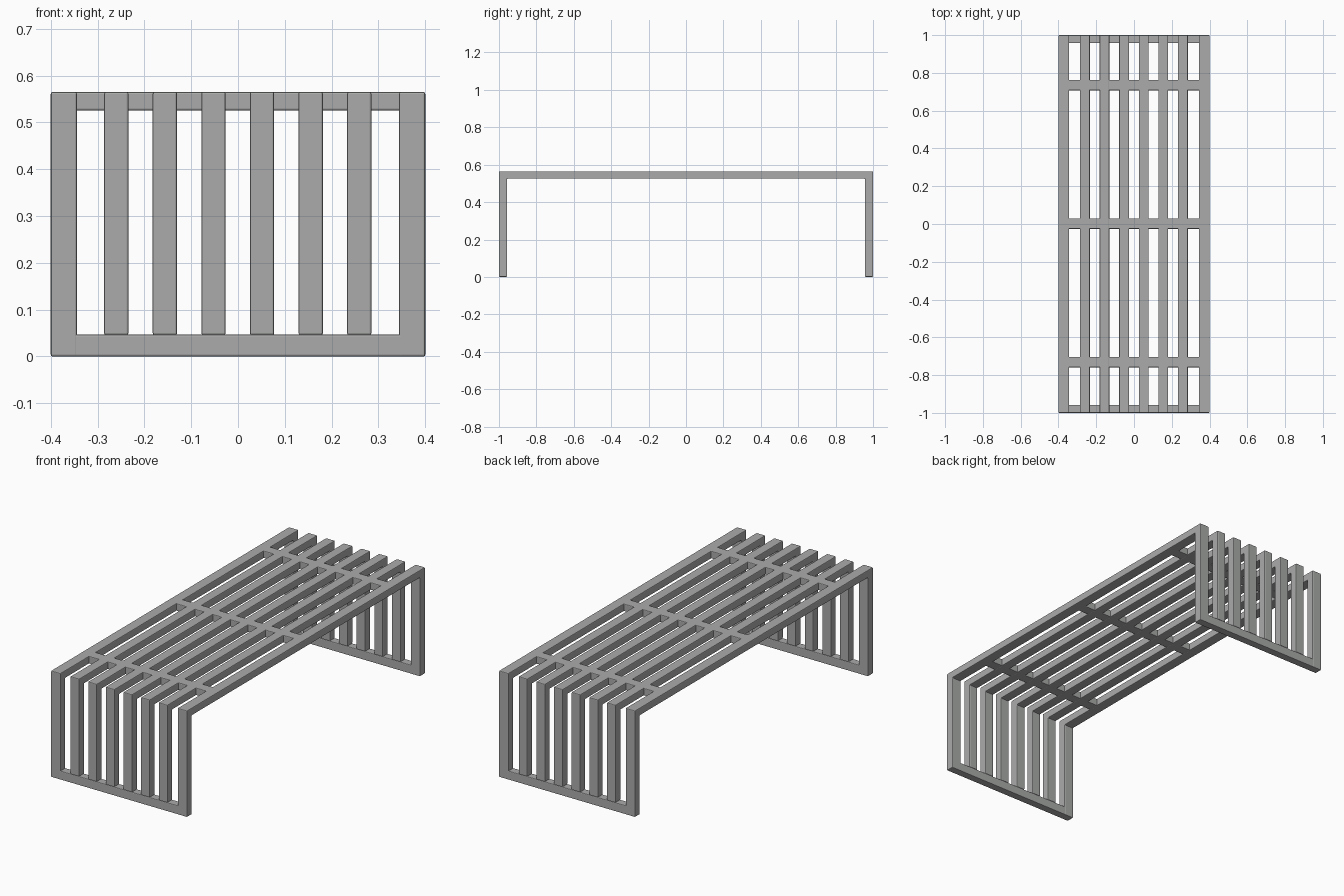
import bpy, bmesh

if "Cube" in bpy.data.objects:
    bpy.data.objects.remove(bpy.data.objects["Cube"])

W, L, H = 0.40, 1.0, 0.565   # half width, half length, height
T = 0.04                     # bar thickness
RAIL_H = 0.047

mat = bpy.data.materials.new("warm_grey_paint")
mat.diffuse_color = (0.40, 0.41, 0.40, 1)
mat.use_nodes = True
mat.node_tree.nodes["Principled BSDF"].inputs["Base Color"].default_value = mat.diffuse_color


def finish(name, bm, bevel=0.004):
    bmesh.ops.recalc_face_normals(bm, faces=bm.faces)
    me = bpy.data.meshes.new(name)
    bm.to_mesh(me)
    bm.free()
    me.materials.append(mat)
    ob = bpy.data.objects.new(name, me)
    bpy.context.collection.objects.link(ob)
    mod = ob.modifiers.new("soft_edges", 'BEVEL')
    mod.width = bevel
    mod.segments = 2
    return ob


def hoop(name, x, width, foot):
    """Slat running down one end, along the top and down the other end."""
    leg = 0.043
    profile = [(-L, foot), (-L, H), (L, H), (L, foot),
               (L - leg, foot), (L - leg, H - T), (-L + leg, H - T), (-L + leg, foot)]
    bm = bmesh.new()
    face = bm.faces.new([bm.verts.new((x - width / 2, y, z)) for y, z in profile])
    ext = bmesh.ops.extrude_face_region(bm, geom=[face])
    verts = [v for v in ext["geom"] if isinstance(v, bmesh.types.BMVert)]
    bmesh.ops.translate(bm, verts=verts, vec=(width, 0, 0))
    return finish(name, bm)


def bar(name, center, size):
    bm = bmesh.new()
    bmesh.ops.create_cube(bm, size=1)
    bmesh.ops.scale(bm, vec=size, verts=bm.verts)
    bmesh.ops.translate(bm, vec=center, verts=bm.verts)
    return finish(name, bm)


# outer frame hoops reach the floor
for side, s in (("left", -1), ("right", 1)):
    hoop(f"{side}_frame", s * (W - 0.028), 0.056, 0)

# six inner slats stand on the floor rails
for i in range(6):
    hoop(f"slat_{i + 1}", -0.26 + i * 0.1038, 0.052, RAIL_H - 0.001)

# floor rails at both ends
for name, s in (("front", -1), ("back", 1)):
    bar(f"{name}_floor_rail", (0, s * (L - 0.0215), RAIL_H / 2),
        (2 * W - 0.001, 0.0425, RAIL_H))

# cross bars tying the top slats together
for i, y in enumerate((-0.731, 0.002, 0.735)):
    bar(f"cross_bar_{i + 1}", (0, y, H - T / 2), (2 * W - 0.02, 0.056, T - 0.0006))
